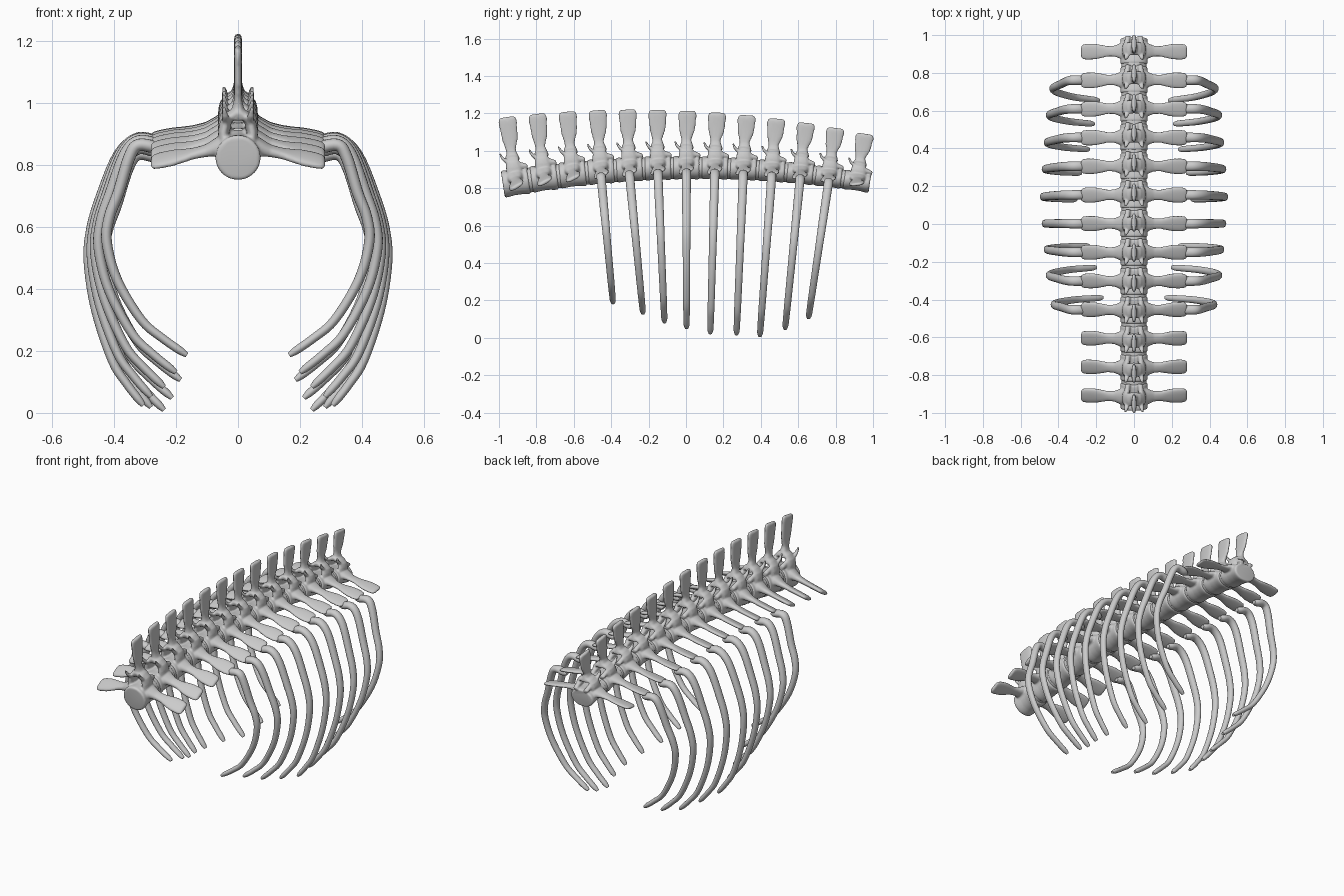
import bpy, bmesh, math
from mathutils import Vector

if "Cube" in bpy.data.objects:
    bpy.data.objects.remove(bpy.data.objects["Cube"])

def loft(bm, rings, power=1.0, n=20):
    """Skin closed (super)elliptical rings given as (centre, u axis, v axis)."""
    def soft(a):
        return math.copysign(abs(a) ** power, a)
    loops = []
    for c, u, v in rings:
        c, u, v = Vector(c), Vector(u), Vector(v)
        loops.append([bm.verts.new(c + u * soft(math.cos(2 * math.pi * k / n))
                                   + v * soft(math.sin(2 * math.pi * k / n)))
                      for k in range(n)])
    faces = [bm.faces.new(loops[0]), bm.faces.new(loops[-1])]
    for a, b in zip(loops, loops[1:]):
        for k in range(n):
            j = (k + 1) % n
            faces.append(bm.faces.new((a[k], a[j], b[j], b[k])))
    bmesh.ops.recalc_face_normals(bm, faces=faces)

def make(name, bm):
    me = bpy.data.meshes.new(name + "_mesh")
    bm.to_mesh(me)
    bm.free()
    ob = bpy.data.objects.new(name, me)
    bpy.context.collection.objects.link(ob)
    return ob

def smooth(ob, angle=40):
    bpy.ops.object.select_all(action='DESELECT')
    ob.select_set(True)
    bpy.context.view_layer.objects.active = ob
    bpy.ops.object.shade_smooth_by_angle(angle=math.radians(angle))

def spline(pts, steps=5):
    """Catmull-Rom samples through points."""
    p = [Vector(q) for q in pts]
    p = [2 * p[0] - p[1]] + p + [2 * p[-1] - p[-2]]
    out = []
    for i in range(1, len(p) - 2):
        a, b, c, d = p[i - 1:i + 3]
        for s in range(steps):
            t = s / steps
            out.append(0.5 * (2 * b + (c - a) * t + (2 * a - 5 * b + 4 * c - d) * t * t
                              + (3 * b - a - 3 * c + d) * t ** 3))
    return out + [p[-2]]

def centre_z(y):
    return 0.910 - 0.09 * (y - 0.02) ** 2

def tilt(y):
    return math.atan(-0.165 * (y - 0.02))

# ---- one vertebra, modelled in pieces and fused ----
bm = bmesh.new()
# drum-shaped body
loft(bm, [((0, y, 0), (r, 0, 0), (0, 0, r)) for y, r in
          [(-.07, .070), (-.062, .073), (-.045, .072), (-.02, .068), (.02, .068),
           (.045, .072), (.062, .073), (.07, .070)]], n=32)
# spinous blade, rounded at the top
loft(bm, [((0, y, z), (hx, 0, 0), (0, hy, 0)) for y, z, hy, hx in
          [(.005, .115, .038, .030), (.003, .145, .030, .022), (0, .172, .026, .014),
           (.002, .20, .033, .012), (.004, .23, .042, .012), (.005, .28, .046, .012),
           (.006, .32, .049, .013), (.006, .342, .047, .012), (.006, .352, .038, .008)]],
     power=0.75)
for s in (-1, 1):
    # neural arch legs, leaving the canal open
    loft(bm, [((s * x, y, z), (s * .017, 0, .006), (0, hy, 0)) for x, y, z, hy in
              [(.046, 0, .02, .045), (.047, 0, .075, .042), (.040, 0, .108, .038)]])
    loft(bm, [((s * x, 0, z), (s * .009, 0, .013), (0, .036, 0)) for x, z in
              [(.045, .10), (.028, .125), (0, .142)]])
    # transverse paddle
    rings = []
    for x, z, hy, hz in [(.03, .035, .05, .036), (.07, .026, .042, .028), (.105, .013, .029, .018),
                         (.14, .005, .028, .015), (.175, -.003, .037, .014), (.21, -.010, .044, .014),
                         (.25, -.018, .045, .013), (.272, -.023, .040, .012), (.281, -.025, .030, .008)]:
        a = math.radians(22) * min(1, x / .2)
        rings.append(((s * x, 0, z), (0, hy * math.cos(a), hy * math.sin(a)),
                      (0, -hz * math.sin(a), hz * math.cos(a))))
    loft(bm, rings, power=0.85)
    # front articular horn
    loft(bm, [((s * x, y, z), (r, 0, 0), (0, r * .5, r * .55)) for x, y, z, r in
              [(.036, 0, .108, .018), (.039, -.03, .115, .014), (.042, -.050, .135, .012),
               (.046, -.062, .165, .007)]])
    # rear articular knob
    loft(bm, [((s * x, y, z), (.014, 0, 0), (0, 0, r)) for x, y, z, r in
              [(.036, 0, .095, .022), (.036, .045, .085, .018), (.034, .075, .075, .012)]])
proto = make("vertebra_blank", bm)
rm = proto.modifiers.new("fuse", 'REMESH')
rm.mode = 'VOXEL'
rm.voxel_size = 0.006
sm = proto.modifiers.new("soften", 'SMOOTH')
sm.factor = 0.5
sm.iterations = 3
dec = proto.modifiers.new("lighten", 'DECIMATE')
dec.ratio = 0.4
dg = bpy.context.evaluated_depsgraph_get()
bone = bpy.data.meshes.new_from_object(proto.evaluated_get(dg))
bone.name = "vertebra_mesh"
bpy.data.objects.remove(proto)

# ---- spine: copies along the arch, getting lower to the rear ----
step = 0.152
ys = [-0.91 + step * i for i in range(13)]
for i, y in enumerate(ys):
    ob = bpy.data.objects.new(f"vertebra_{i + 1}", bone)
    bpy.context.collection.objects.link(ob)
    ob.location = (0, y, centre_z(y))
    ob.rotation_euler.x = tilt(y)
    ob.scale.z = 1 - 0.27 * i / 12
    if i == 0:
        smooth(ob, 45)
    # disc between neighbouring bodies
    if i < 12:
        m = y + step / 2
        r = .066
        bm = bmesh.new()
        loft(bm, [((0, d, 0), (r, 0, 0), (0, 0, r)) for d in (-.015, .015)], n=32)
        disc = make(f"disc_{i + 1}", bm)
        disc.location = (0, m, centre_z(m))
        disc.rotation_euler.x = tilt(m)
        disc.scale.z = ob.scale.z
        smooth(disc)

# ---- ribs: (widest x, tip x, tip y, tip z), front to rear ----
ribs = [(.423, .165, -.39, .186), (.449, .20, -.23, .130), (.460, .238, -.115, .083),
        (.471, .280, .003, .052), (.481, .305, .13, .024), (.471, .28, .27, .018),
        (.460, .238, .395, .009), (.449, .212, .53, .048), (.430, .185, .655, .106)]
for i, (w, xt, yt, zt) in enumerate(ribs):
    y0 = ys[i + 3]
    z0 = centre_z(y0) - .030
    h, d = z0 - zt, w - xt
    path = spline([(x, y0 + (yt - y0) * max(f, 0), z0 - h * f) for f, x in
                   [(.012, .25), (-.006, .32), (.055, .255 + .57 * (w - .255)), (.22, w - .038),
                    (.34, w - .008), (.46, w), (.64, w - .13 * d), (.83, w - .43 * d),
                    (.92, w - .70 * d), (1, xt)]])
    last = len(path) - 1
    rings = []
    for k, p in enumerate(path):
        t = (path[min(k + 1, last)] - path[max(k - 1, 0)]).normalized()
        side = t.cross(Vector((0, 1, 0))).normalized()
        f = k / last
        end = (.5, .85)[k] if k < 2 else (.6, .92)[last - k] if last - k < 2 else 1
        rings.append((p, Vector((0, 1, 0)) * (.026 - .010 * f) * end,
                      side * (.021 - .008 * f) * end))
    bm = bmesh.new()
    loft(bm, rings, n=16)
    rib = make(f"rib_pair_{i + 1}", bm)
    mir = rib.modifiers.new("mirror", 'MIRROR')
    mir.use_axis = (True, False, False)
    smooth(rib, 50)
